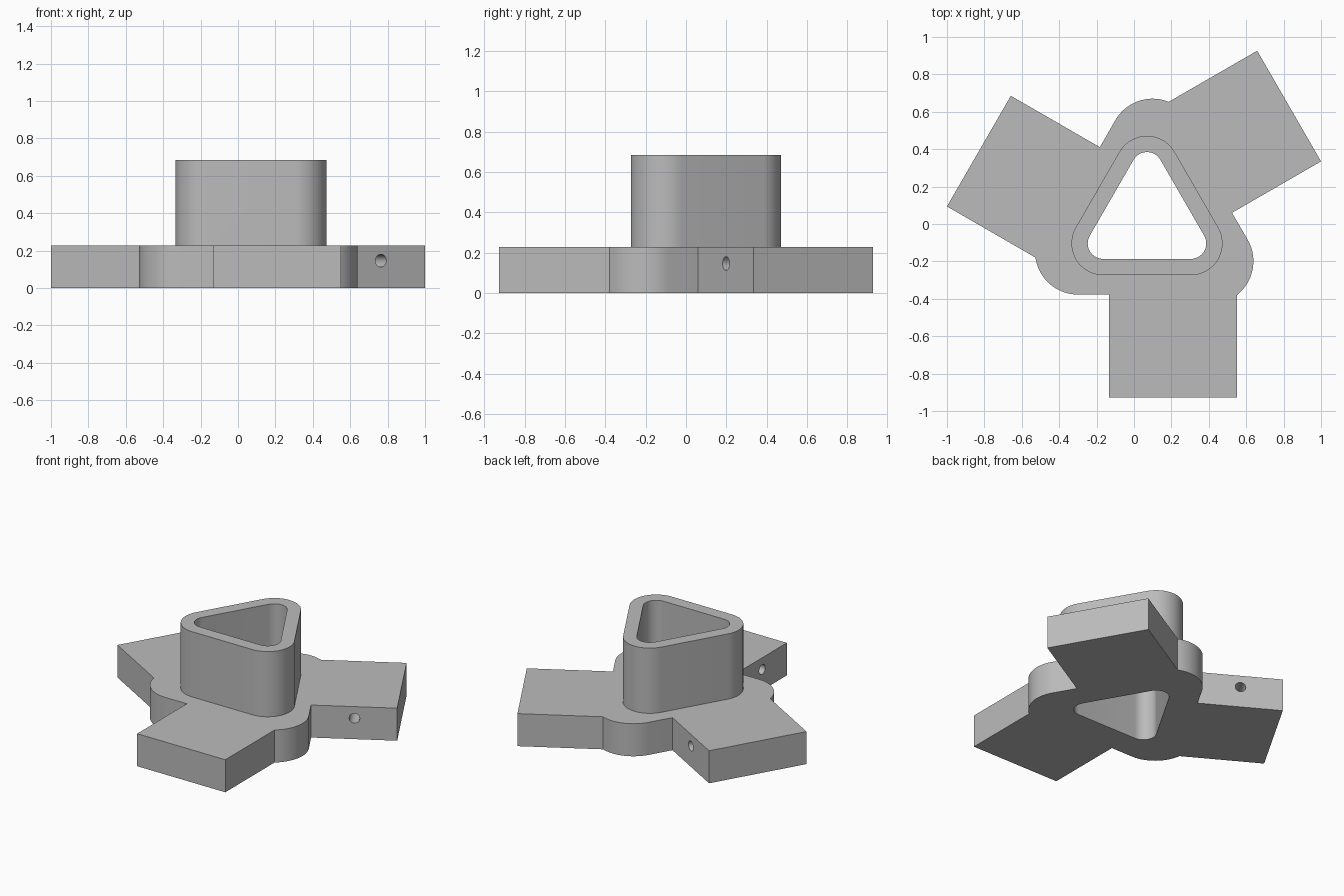
import bpy
import bmesh
from math import cos, sin, pi, radians
from mathutils import Vector, Matrix

if "Cube" in bpy.data.objects:
    bpy.data.objects.remove(bpy.data.objects["Cube"], do_unlink=True)

CENTRE = Vector((0.0695, 0.0313, 0))   # axis of the three-fold symmetry
BASE_TOP, TUBE_TOP = 0.228, 0.685
ARM_LEFT, ARM_RIGHT, ARM_END = -0.2025, 0.4805, -0.9576

grey = bpy.data.materials.new("grey")
grey.use_nodes = True
grey.diffuse_color = (0.5, 0.5, 0.5, 1)
grey.node_tree.nodes["Principled BSDF"].inputs["Base Color"].default_value = (0.5, 0.5, 0.5, 1)


def arc(cx, cy, r, start, end, steps=20):
    """Points on an arc, angles in degrees."""
    angles = [radians(start + (end - start) * i / steps) for i in range(steps + 1)]
    return [(cx + r * cos(a), cy + r * sin(a)) for a in angles]


def three_fold(points):
    """Repeat a third of an outline around the axis."""
    outline = []
    for k in range(3):
        turn = Matrix.Rotation(k * 2 * pi / 3, 3, 'Z')
        outline += [turn @ Vector((x, y, 0)) for x, y in points]
    return outline


def prism(name, outline, bottom, top):
    """Extrude an outline upward into a closed solid."""
    bm = bmesh.new()
    face = bm.faces.new([bm.verts.new(p + CENTRE + Vector((0, 0, bottom))) for p in outline])
    extruded = bmesh.ops.extrude_face_region(bm, geom=[face])["geom"]
    verts = [v for v in extruded if isinstance(v, bmesh.types.BMVert)]
    bmesh.ops.translate(bm, verts=verts, vec=(0, 0, top - bottom))
    bmesh.ops.recalc_face_normals(bm, faces=bm.faces)
    mesh = bpy.data.meshes.new(name)
    bm.to_mesh(mesh)
    bm.free()
    mesh.materials.append(grey)
    obj = bpy.data.objects.new(name, mesh)
    bpy.context.collection.objects.link(obj)
    return obj


def rounded_triangle(reach, radius):
    """Triangle pointing to +y with round corners."""
    return three_fold(arc(0, reach, radius, 30, 150))


def combine(target, tool, operation):
    """Apply a boolean and remove its tool."""
    tool.hide_render = True
    mod = target.modifiers.new(operation, 'BOOLEAN')
    mod.operation, mod.solver, mod.object = operation, 'EXACT', tool
    bpy.context.view_layer.objects.active = target
    bpy.ops.object.modifier_apply(modifier=mod.name)
    bpy.data.objects.remove(tool, do_unlink=True)


# Base plate: one square arm and one round lobe, repeated three times
third = [(ARM_LEFT, -0.408), (ARM_LEFT, ARM_END), (ARM_RIGHT, ARM_END)]
third += arc(0.339, -0.23, 0.23, -52, 30)
body = prism("three_arm_base_with_tube", three_fold(third), 0, BASE_TOP)

# Triangular tube, open right through the base
combine(body, prism("tube", rounded_triangle(0.27, 0.17), 0.1, TUBE_TOP), 'UNION')
combine(body, prism("bore", rounded_triangle(0.27, 0.083), -0.1, TUBE_TOP + 0.1), 'DIFFERENCE')

# Blind screw hole in one side of each arm
for k in range(3):
    turn = Matrix.Rotation(k * 2 * pi / 3, 4, 'Z')
    bpy.ops.mesh.primitive_cylinder_add(vertices=32, radius=0.034, depth=0.6)
    drill = bpy.context.object
    drill.data.transform(Matrix.Translation(CENTRE) @ turn
                         @ Matrix.Translation((ARM_LEFT, -0.685, 0.146))
                         @ Matrix.Rotation(pi / 2, 4, 'Y'))
    drill.data.materials.append(grey)
    combine(body, drill, 'DIFFERENCE')

# Smooth the round corners, keep the hard edges
bpy.ops.object.select_all(action='DESELECT')
body.select_set(True)
bpy.context.view_layer.objects.active = body
bpy.ops.object.shade_smooth_by_angle(angle=radians(30))
